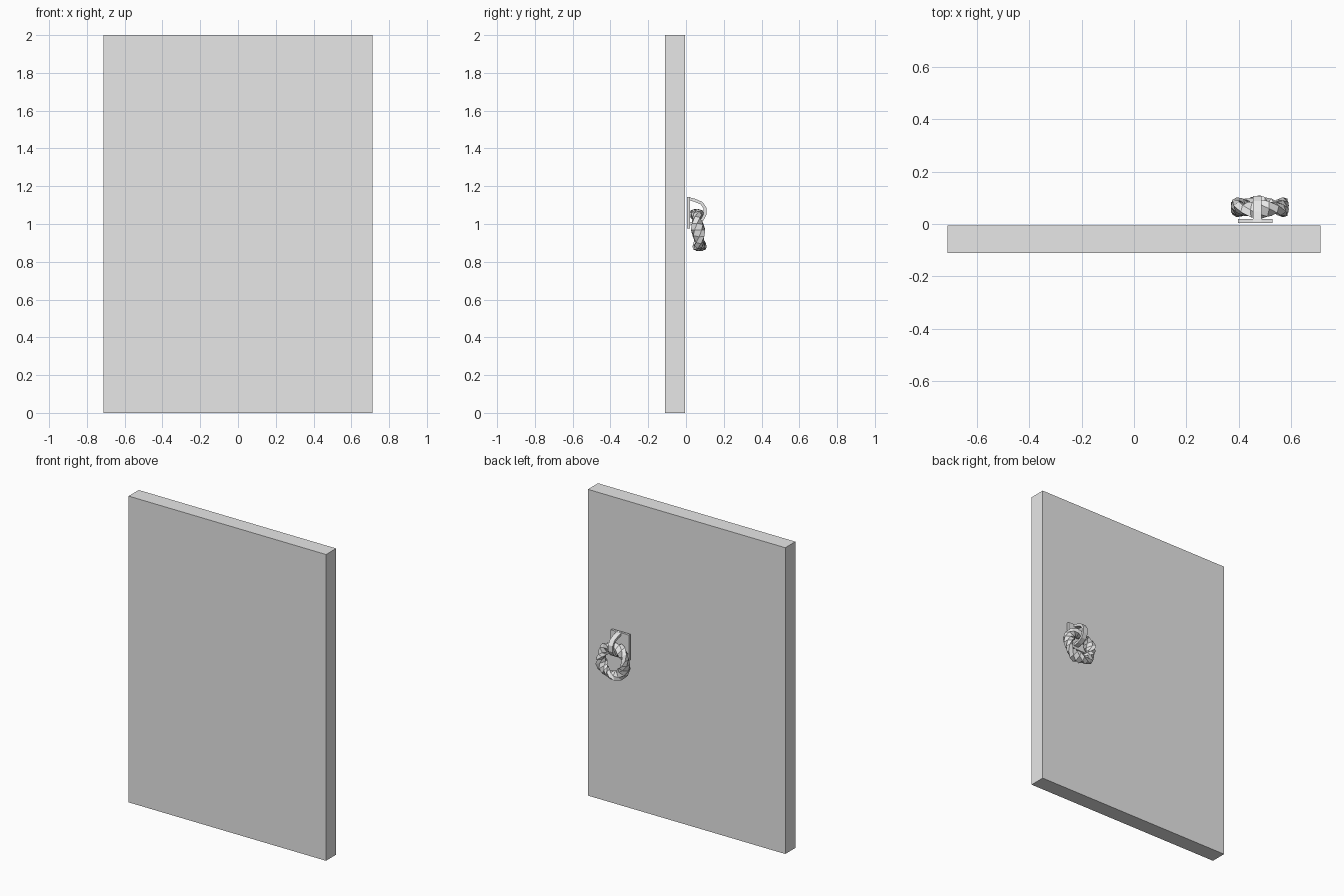
import bpy, bmesh
from math import sin, cos, pi
from mathutils import Vector

cube = bpy.data.objects.get("Cube")
if cube:
    bpy.data.objects.remove(cube, do_unlink=True)

grey = bpy.data.materials.new("plain_grey")
grey.use_nodes = True
colour = (0.8, 0.8, 0.8, 1)
grey.diffuse_color = colour
grey.node_tree.nodes["Principled BSDF"].inputs["Base Color"].default_value = colour


def finish(name, bm):
    bmesh.ops.recalc_face_normals(bm, faces=bm.faces[:])
    mesh = bpy.data.meshes.new(name)
    bm.to_mesh(mesh)
    bm.free()
    mesh.materials.append(grey)
    obj = bpy.data.objects.new(name, mesh)
    bpy.context.collection.objects.link(obj)
    return obj


def box(name, low, high):
    bm = bmesh.new()
    bmesh.ops.create_cube(bm, size=1)
    low, high = Vector(low), Vector(high)
    for v in bm.verts:
        v.co = (low + high) / 2 + v.co * (high - low)
    return finish(name, bm)


def loft(name, sections, closed):
    """Skin a list of equal-sided cross-sections."""
    bm = bmesh.new()
    loops = [[bm.verts.new(p) for p in s] for s in sections]
    sides = len(loops[0])
    pairs = list(zip(loops, loops[1:]))
    if closed:
        pairs.append((loops[-1], loops[0]))
    else:
        bm.faces.new(loops[0])
        bm.faces.new(loops[-1])
    for a, b in pairs:
        for i in range(sides):
            j = (i + 1) % sides
            bm.faces.new((a[i], a[j], b[j], b[i]))
    return finish(name, bm)


# Door slab and handle backplate
box("door_panel", (-0.713, -0.11, 0), (0.713, -0.006, 2))
box("handle_backplate", (0.398, 0.004, 0.975), (0.53, 0.02, 1.142))

# Flat strap curling out from the plate and back through the ring
path = [Vector((0, y, z)) for y, z in (
    (0.008, 1.136), (0.045, 1.126), (0.083, 1.11), (0.1, 1.085),
    (0.1, 1.05), (0.086, 1.024), (0.055, 1.006), (0.015, 1.0))]
strap = []
for i, p in enumerate(path):
    along = path[min(i + 1, len(path) - 1)] - path[max(i - 1, 0)]
    side = Vector((0, -along.z, along.y)).normalized() * 0.008
    strap.append([p + side * s + Vector((x, 0, 0))
                  for x, s in ((0.455, -1), (0.488, -1), (0.488, 1), (0.455, 1))])
loft("ring_hook", strap, False)

# Faceted pull ring with a flattened section that twists as it goes round
segments, sides, twists = 20, 6, 2
ring = []
for i in range(segments):
    turn = 2 * pi * i / segments
    outward = Vector((cos(turn), 0, sin(turn)))
    centre = Vector((0.481, 0.064 - 0.008 * sin(turn), 0.968)) + outward * 0.088
    twist = twists * turn + pi / 2
    section = []
    for k in range(sides):
        a = 2 * pi * k / sides
        u, v = 0.038 * cos(a), 0.025 * sin(a)
        r = u * cos(twist) - v * sin(twist)
        d = u * sin(twist) + v * cos(twist)
        section.append(centre + outward * r + Vector((0, d, 0)))
    ring.append(section)
loft("pull_ring", ring, True)
